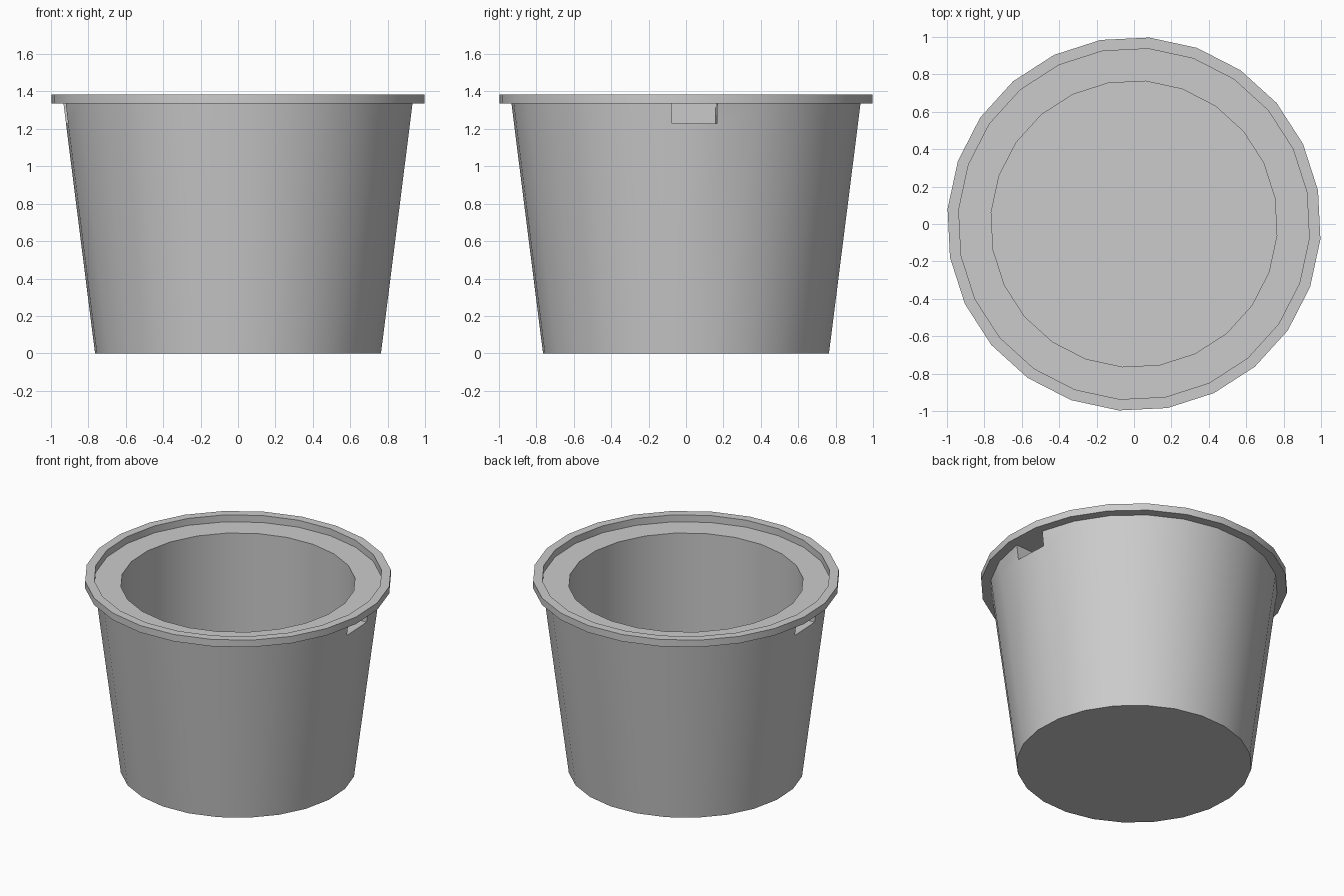
import bpy
import bmesh
import math
from mathutils import Vector

SIDES = 24
PHASE = math.radians(-4.7)

default = bpy.data.objects.get("Cube")
if default:
    bpy.data.objects.remove(default, do_unlink=True)

# Plain grey plastic
grey = bpy.data.materials.new("plain_grey")
grey.use_nodes = True
colour = (0.6, 0.6, 0.6, 1)
grey.diffuse_color = colour
grey.node_tree.nodes["Principled BSDF"].inputs["Base Color"].default_value = colour


def add_ring(bm, radius, z):
    ring = []
    for i in range(SIDES):
        a = PHASE + i * math.tau / SIDES
        ring.append(bm.verts.new((radius * math.cos(a), radius * math.sin(a), z)))
    return ring


# Profile: outer wall, rim, ledge, well and well floor
profile = [(0.767, 0), (0.923, 1.23), (0.936, 1.335), (1.0, 1.335),
           (1.0, 1.385), (0.94, 1.385), (0.94, 1.335), (0.766, 1.335),
           (0.766, 0.06)]
bm = bmesh.new()
rings = [add_ring(bm, r, z) for r, z in profile]
bands = []
for low, high in zip(rings, rings[1:]):
    bands.append([bm.faces.new((low[i], low[(i + 1) % SIDES],
                                high[(i + 1) % SIDES], high[i]))
                  for i in range(SIDES)])
bm.faces.new(rings[0][::-1])
bm.faces.new(rings[-1])
bm.normal_update()

# Grip pockets under the rim, one facet wide on each side
for facet in (0, SIDES // 2):
    face = bands[1][facet]
    inward = Vector((-face.normal.x, -face.normal.y, 0)).normalized() * 0.15
    pushed = bmesh.ops.extrude_discrete_faces(bm, faces=[face])["faces"][0]
    for v in pushed.verts:
        v.co += inward
    # Make the pocket back upright
    outward = -inward.normalized()
    depth = min(v.co.dot(outward) for v in pushed.verts)
    for v in pushed.verts:
        v.co -= outward * (v.co.dot(outward) - depth)

bmesh.ops.recalc_face_normals(bm, faces=bm.faces[:])
mesh = bpy.data.meshes.new("tapered_pot")
bm.to_mesh(mesh)
bm.free()
mesh.materials.append(grey)
pot = bpy.data.objects.new("tapered_pot", mesh)
bpy.context.collection.objects.link(pot)

# Smooth walls, crisp rim and pocket edges
bpy.ops.object.select_all(action='DESELECT')
pot.select_set(True)
bpy.context.view_layer.objects.active = pot
bpy.ops.object.shade_smooth_by_angle(angle=math.radians(30))
